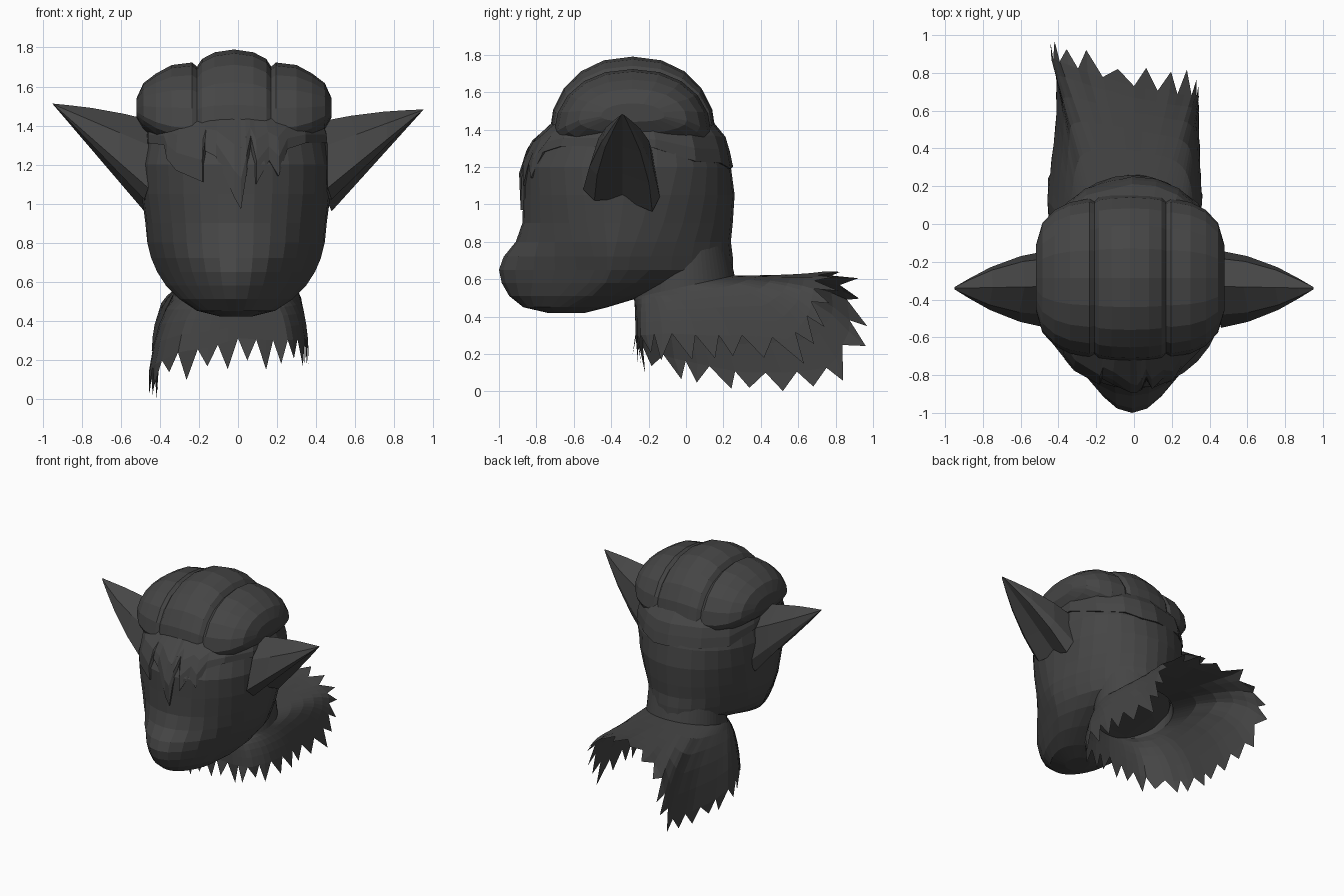
import bpy, math, random
from mathutils import Vector

random.seed(4)
cube = bpy.data.objects.get("Cube")
if cube:
    bpy.data.objects.remove(cube, do_unlink=True)

mat = bpy.data.materials.new("charcoal grey")
mat.use_nodes = True
GREY = (0.06, 0.06, 0.06, 1)
mat.diffuse_color = GREY
for node in mat.node_tree.nodes:
    if node.type == 'BSDF_PRINCIPLED':
        node.inputs["Base Color"].default_value = GREY
        node.inputs["Roughness"].default_value = 0.8


def loft(name, rows, caps=False, flip=False):
    """Skin a list of equally long closed point rows."""
    n = len(rows[0])
    verts = [tuple(p) for row in rows for p in row]
    faces = []
    for r in range(len(rows) - 1):
        for i in range(n):
            j = (i + 1) % n
            faces.append((r * n + i, r * n + j, (r + 1) * n + j, (r + 1) * n + i))
    if caps:
        faces.append(tuple(reversed(range(n))))
        faces.append(tuple(range(len(verts) - n, len(verts))))
    if flip:
        faces = [tuple(reversed(f)) for f in faces]
    mesh = bpy.data.meshes.new(name)
    mesh.from_pydata(verts, [], faces)
    mesh.materials.append(mat)
    mesh.validate()
    obj = bpy.data.objects.new(name, mesh)
    bpy.context.collection.objects.link(obj)


def mix(a, b, t):
    return [u + (v - u) * t for u, v in zip(a, b)]


# Head sections: height, centre y, front y, back y, half width,
# front sharpness, back sharpness
HEAD = [
    (.42, -.65, -.74, -.54, .08, 1, 1), (.45, -.6, -.87, -.42, .2, 1.3, 1),
    (.51, -.5, -.945, -.22, .29, 1.6, 1), (.58, -.43, -.985, .08, .36, 1.9, 1.2),
    (.65, -.4, -1, .25, .405, 2, 1.2), (.72, -.39, -.975, .25, .435, 1.8, 1.2),
    (.8, -.37, -.91, .24, .455, 1.4, 1.1), (.9, -.35, -.875, .25, .465, 1.1, 1),
    (1.05, -.33, -.87, .26, .485, .95, .9), (1.2, -.32, -.87, .24, .49, .87, .75),
    (1.35, -.3, -.79, .19, .46, .87, .75), (1.46, -.3, -.66, .1, .4, .9, .8)]


def head_point(a, z, off=0.0):
    """Point on the head at angle a (0 is the front) and height z."""
    k = next((i for i in range(len(HEAD) - 2) if z <= HEAD[i + 1][0]), len(HEAD) - 2)
    t = (z - HEAD[k][0]) / (HEAD[k + 1][0] - HEAD[k][0])
    _, yc, yf, yb, w, p, q = mix(HEAD[k], HEAD[k + 1], t)
    c = math.cos(a)
    y = yc - (yc - yf + off) * c ** p if c > 0 else yc + (yb - yc + off) * (-c) ** q
    return Vector(((w + off) * math.sin(a) - .01, y, z))


SEG = 32
loft("head", [[head_point(math.tau * i / SEG, s[0]) for i in range(SEG)] for s in HEAD],
     caps=True)

# Hairline band with ragged locks: angle in degrees, height of the lower edge
LOCKS = [(-180, 1.2), (-150, 1.22), (-125, 1.23), (-100, 1.3), (-70, 1.31), (-50, 1.3),
         (-46, 1.23), (-38, 1.17), (-20, 1.11), (-19, 1.27), (-12, 1.24), (-1, 1.03),
         (3, .97), (6, 1.14), (9, 1.3), (12, 1.1), (20, 1.22), (26, 1.14), (33, 1.28),
         (48, 1.31), (75, 1.31), (100, 1.3), (125, 1.23), (150, 1.22), (165, 1.19)]
rows = []
for t, off in ((1, -.02), (1, .012), (.66, .022), (.33, .03), (0, .03)):
    rows.append([head_point(math.radians(a), 1.44 + (low - 1.44) * t, off)
                 for a, low in LOCKS])
loft("hairline_locks", rows)

# Hair in three puffs: offset sideways, height and depth of each arc
HALF = [(0, .41, .445), (.1, .395, .44), (.165, .36, .43), (.19, .32, .41),
        (.215, .34, .42), (.32, .315, .4), (.4, .25, .36), (.465, .17, .29), (.5, .07, .17)]
arcs = [(-x, h, d) for x, h, d in HALF[:0:-1]] + HALF
rows = []
for x, h, d in arcs:
    row = []
    middle = 1.38 + .09 * abs(x / .5) ** 4
    for i in range(20):
        a = math.tau * i / 20
        c, s = math.cos(a), math.sin(a)
        c = math.copysign(abs(c) ** .9, c)
        row.append((x - .02, -.285 + d * c, middle + h * s * (1 if s > 0 else .42 - .1 * h)))
    rows.append(row)
loft("hair_puffs", rows, caps=True)

# Ears: cones with a shallow dished opening facing out and down
EAR = [(.42, -.33, 1.42), (.46, -.48, 1.3), (.46, -.55, 1.08), (.48, -.49, 1.02),
       (.45, -.34, 1.03), (.48, -.18, .96), (.45, -.14, 1.04), (.43, -.18, 1.28)]


def ear(name, side, tip_z):
    tip = Vector((.95, -.34, tip_z))
    rows = []
    for t, bulge in ((0, 0), (.3, .03), (.62, .035), (.85, .02), (1, .006)):
        row = []
        for i, p in enumerate(EAR):
            q = Vector(p).lerp(tip, t)
            if i not in (0, 4):
                q.y += bulge * (-1 if i < 4 else 1)
            if i == 0:
                q.z += bulge * .4
            row.append((q.x * side, q.y, q.z))
        rows.append(row)
    loft(name, rows, caps=True, flip=side < 0)


ear("left_ear", 1, 1.48)
ear("right_ear", -1, 1.51)

# Torn edge of the neck and back, each from chest to spine
LEFT = [(0, -.27, .31), (.15, -.26, .3), (.27, -.24, .3), (.34, -.1, .31), (.36, .1, .3),
        (.35, .3, .3), (.34, .56, .28), (.34, .66, .42), (.32, .68, .54), (.2, .69, .61),
        (0, .73, .64)]
RIGHT = [LEFT[0], (-.15, -.26, .26), (-.3, -.24, .24), (-.42, -.08, .18), (-.46, .1, .14),
         (-.44, .3, .1), (-.41, .55, .1), (-.41, .78, .13), (-.44, .88, .34),
         (-.39, .86, .5), (-.24, .8, .61), LEFT[-1]]
COUNT = 32


def columns(edge, side):
    """Neck-to-edge curves, ending in alternating torn teeth."""
    out = []
    last = len(edge) - 1
    for k in range(COUNT + 1):
        u = k / COUNT * last
        i = min(int(u), last - 1)
        end = Vector(mix(edge[i], edge[i + 1], u - i))
        a = math.pi * k / COUNT
        back = (1 - math.cos(a)) / 2
        neck = Vector((.3 * math.sin(a) * side, -.01 - .27 * math.cos(a),
                       .5 + .12 * back))
        bend = neck.lerp(end, .72)
        bend.z = neck.z - .03 * math.sin(a)
        col = [Vector((neck.x * .97, neck.y * .85, neck.z + .17))]
        for s in range(6):
            t = s / 5
            col.append(neck.lerp(bend, t).lerp(bend.lerp(end, t), t))
        tooth = (end - bend).normalized() * random.uniform(.08, .16) * (k % 2)
        tooth.x *= .3
        tear = end + tooth + Vector((0, random.uniform(-.03, .03) * (k % 2), 0))
        tear.z = max(tear.z, 0)
        tear.y = min(tear.y, 1)
        col.append(tear)
        out.append(col)
    return out


left = columns(LEFT, 1)
right = columns(RIGHT, -1)
ring = left + right[-2:0:-1]
loft("neck_and_back", [list(r) for r in zip(*ring)][::-1])
